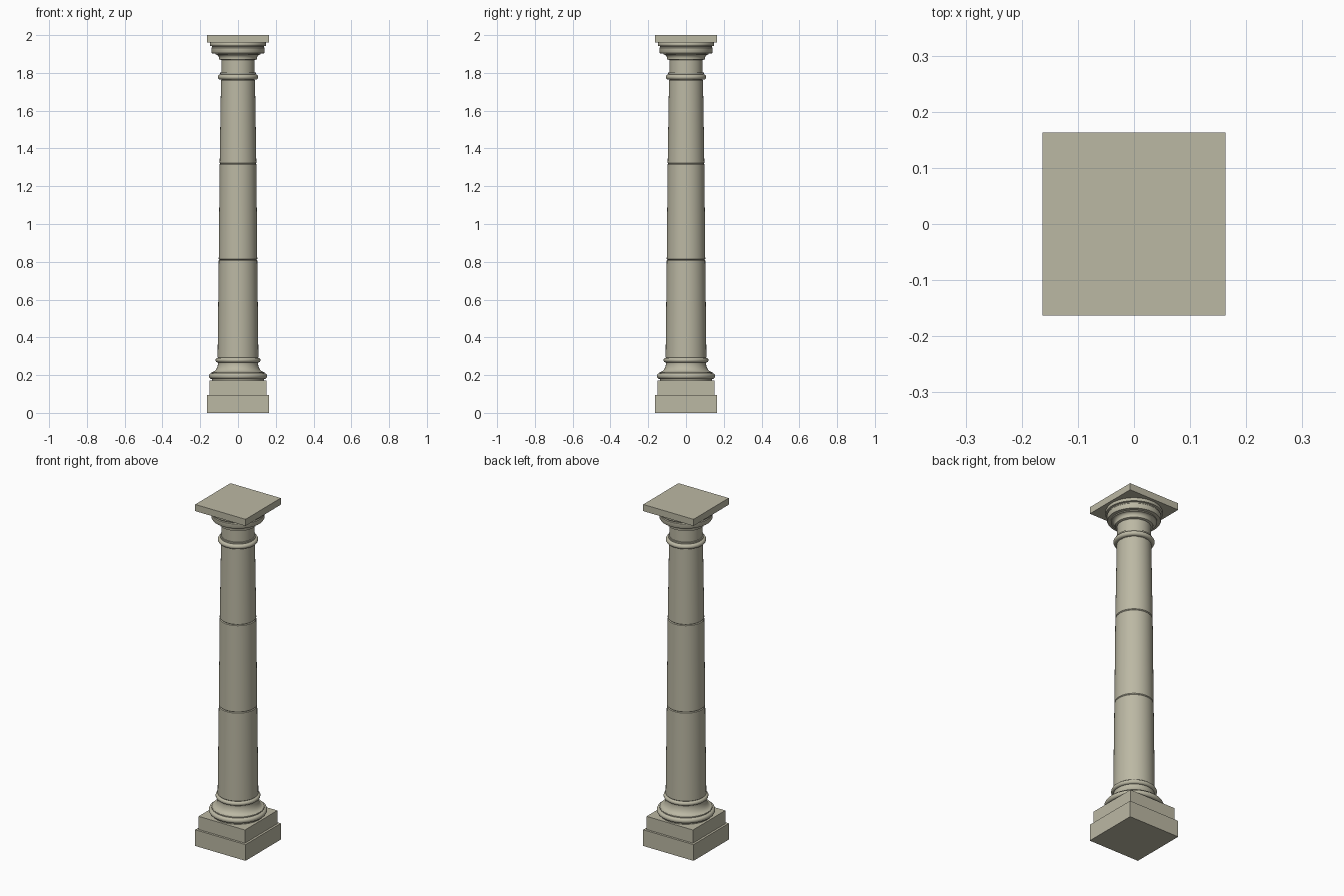
import bpy
import bmesh
import math

old = bpy.data.objects.get("Cube")
if old:
    bpy.data.objects.remove(old, do_unlink=True)

SEGMENTS = 64

# Single stone colour
stone = bpy.data.materials.new("pale_stone")
stone.use_nodes = True
COLOUR = (0.50, 0.48, 0.37, 1)
stone.diffuse_color = COLOUR
bsdf = stone.node_tree.nodes["Principled BSDF"]
bsdf.inputs["Base Color"].default_value = COLOUR
bsdf.inputs["Roughness"].default_value = 0.8


def finish(name, bm):
    bmesh.ops.recalc_face_normals(bm, faces=bm.faces)
    mesh = bpy.data.meshes.new(name)
    bm.to_mesh(mesh)
    bm.free()
    mesh.materials.append(stone)
    obj = bpy.data.objects.new(name, mesh)
    bpy.context.collection.objects.link(obj)
    return obj


def slab(name, half, low, high):
    """Square block between two heights."""
    bm = bmesh.new()
    bmesh.ops.create_cube(bm, size=1)
    for v in bm.verts:
        v.co.x *= 2 * half
        v.co.y *= 2 * half
        v.co.z = high if v.co.z > 0 else low
    return finish(name, bm)


def lathe(name, profile):
    """Turn a (radius, height) profile around the z axis, with closed ends."""
    bm = bmesh.new()
    rings = []
    for r, z in profile:
        rings.append([bm.verts.new((r * math.cos(a), r * math.sin(a), z))
                      for a in (math.tau * i / SEGMENTS for i in range(SEGMENTS))])
    for low, high in zip(rings, rings[1:]):
        for i in range(SEGMENTS):
            j = (i + 1) % SEGMENTS
            bm.faces.new((low[i], low[j], high[j], high[i]))
    bm.faces.new(rings[0])
    bm.faces.new(rings[-1])
    obj = finish(name, bm)
    bpy.ops.object.select_all(action="DESELECT")
    obj.select_set(True)
    bpy.context.view_layer.objects.active = obj
    bpy.ops.object.shade_smooth_by_angle(angle=math.radians(35))
    return obj


def bead(radius, low, high, steps=10):
    """Half-round moulding bulging out to the given radius."""
    h = (high - low) / 2
    return [(radius - h + h * math.sin(math.pi * i / steps),
             low + h - h * math.cos(math.pi * i / steps)) for i in range(steps + 1)]


def cove(r1, z1, r2, z2, steps=8):
    """Concave quarter curve, flat at its start and upright at its end."""
    return [(r1 + (r2 - r1) * math.sin(t), z1 + (z2 - z1) * (1 - math.cos(t)))
            for t in (math.pi / 2 * i / steps for i in range(steps + 1))]


# Square foot
slab("lower_plinth", 0.163, 0, 0.095)
slab("upper_plinth", 0.15, 0.095, 0.172)

# Round base mouldings
lathe("base_mouldings",
      [(0.138, 0.170), (0.138, 0.180)] + bead(0.155, 0.180, 0.210)
      + [(0.140, 0.215)] + cove(0.138, 0.217, 0.106, 0.266)
      + bead(0.119, 0.267, 0.292) + [(0.108, 0.294)])

# Tapered drums with chamfered joints
joints = [(0.108, 0.29), (0.102, 0.81), (0.097, 1.32), (0.090, 1.765)]
for name, (r1, z1), (r2, z2) in zip(("lower_drum", "middle_drum", "upper_drum"),
                                    joints, joints[1:]):
    c = 0.004
    lathe(name, [(r1 - c, z1), (r1, z1 + c), (r2, z2 - c), (r2 - c, z2)])

# Neck with collar ring
lathe("neck_collar", bead(0.107, 1.764, 1.792) + [(0.094, 1.795), (0.094, 1.802)])
lathe("neck", [(0.088, 1.76), (0.088, 1.875)])

# Stepped and flared capital
flare = [(r, z) for r, z in reversed(cove(0.118, 1.897, 0.100, 1.876))]
lathe("capital", [(0.088, 1.868), (0.100, 1.872)] + flare
      + [(0.120, 1.897), (0.120, 1.902), (0.138, 1.904), (0.141, 1.910),
         (0.141, 1.932), (0.137, 1.936), (0.137, 1.941), (0.147, 1.943),
         (0.149, 1.948), (0.149, 1.957), (0.146, 1.962)])

# Square top slab
slab("abacus", 0.163, 1.961, 2.0)
